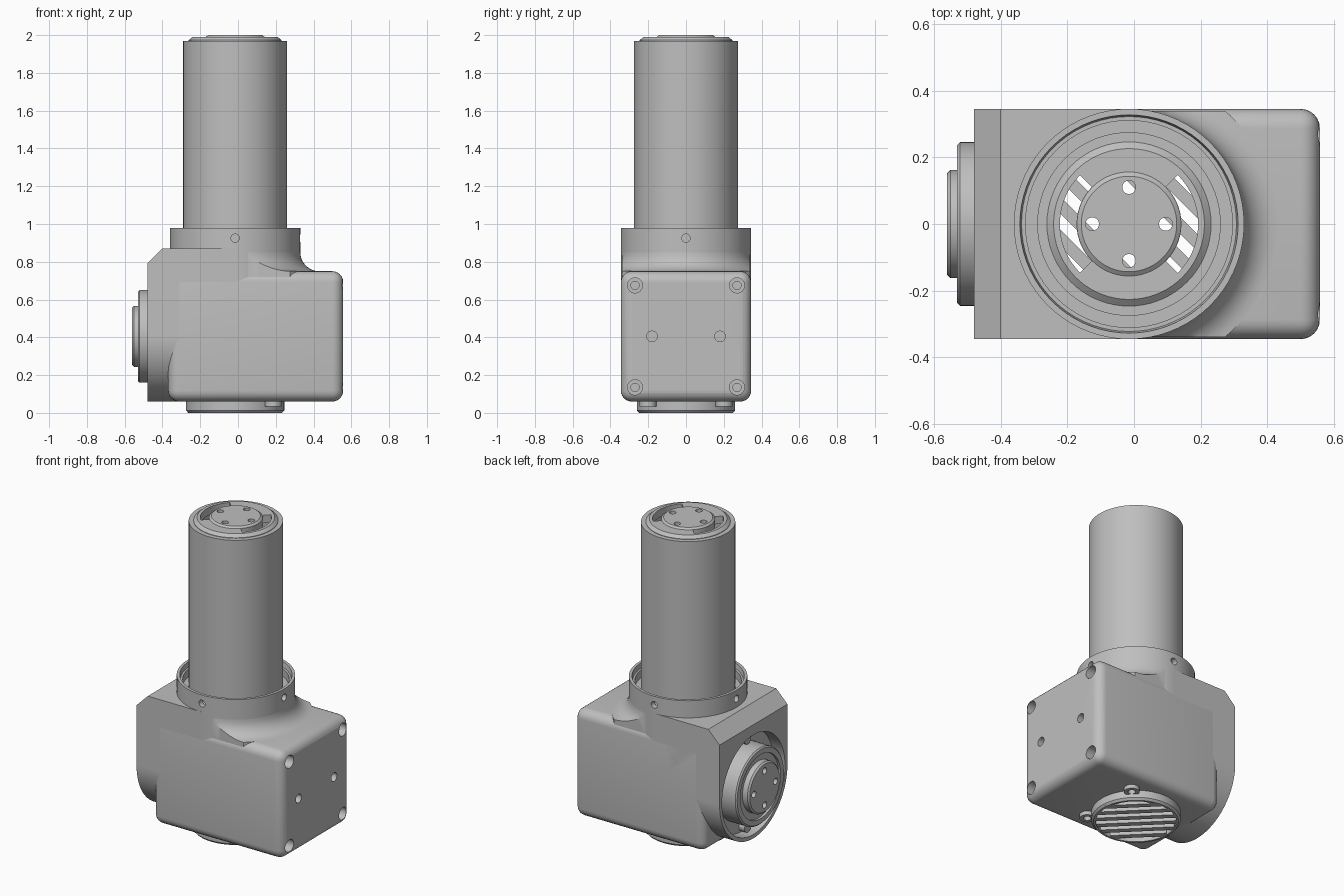
import bpy, bmesh, math
from mathutils import Matrix, Vector

cube = bpy.data.objects.get("Cube")
if cube:
    bpy.data.objects.remove(cube, do_unlink=True)

grey = bpy.data.materials.new("machined grey")
grey.use_nodes = True
COLOR = (0.52, 0.52, 0.52, 1)
grey.diffuse_color = COLOR
for node in grey.node_tree.nodes:
    if node.type == 'BSDF_PRINCIPLED':
        node.inputs["Base Color"].default_value = COLOR

AXIS_X = -0.015       # column axis
MID = 0.405           # height of the side axis
HALF = 0.345          # half width of the housing
COLUMN = Matrix.Translation((AXIS_X, 0, 0))
SIDE = Matrix.Translation((0, 0, MID)) @ Matrix.Rotation(-math.pi / 2, 4, 'Y')
parts = []


def finish(name, bm, matrix=Matrix(), keep=True):
    bmesh.ops.recalc_face_normals(bm, faces=bm.faces[:])
    bm.transform(matrix)
    mesh = bpy.data.meshes.new(name)
    bm.to_mesh(mesh)
    bm.free()
    mesh.materials.append(grey)
    obj = bpy.data.objects.new(name, mesh)
    bpy.context.collection.objects.link(obj)
    if keep:
        parts.append(obj)
    else:
        obj.hide_render = True
    return obj


def lathe(name, profile, matrix=COLUMN, start=0, sweep=360, keep=True, steps=72):
    """Revolve (radius, height) points; profiles off the axis are closed rings."""
    bm = bmesh.new()
    turn = Matrix.Rotation(math.radians(start), 3, 'Z')
    vs = [bm.verts.new(turn @ Vector((r, 0, z))) for r, z in profile]
    es = [bm.edges.new(p) for p in zip(vs, vs[1:])]
    if profile[0][0] > 0:
        es.append(bm.edges.new((vs[-1], vs[0])))
    bmesh.ops.spin(bm, geom=vs + es, cent=(0, 0, 0), axis=(0, 0, 1),
                   angle=math.radians(sweep), steps=steps)
    bmesh.ops.remove_doubles(bm, verts=bm.verts[:], dist=1e-5)
    bmesh.ops.holes_fill(bm, edges=[e for e in bm.edges if e.is_boundary], sides=0)
    return finish(name, bm, matrix, keep)


def rod(name, r, low, high, matrix, keep=True, steps=32):
    return lathe(name, [(0, low), (r, low), (r, high), (0, high)], matrix, keep=keep, steps=steps)


def box(name, lo, hi, bevel=0, keep=True, matrix=Matrix()):
    bm = bmesh.new()
    lo, hi = Vector(lo), Vector(hi)
    bmesh.ops.create_cube(bm, size=1, matrix=Matrix.Translation((lo + hi) / 2)
                          @ Matrix.Diagonal((*(hi - lo), 1)))
    if bevel:
        bmesh.ops.bevel(bm, geom=bm.edges[:], offset=bevel, segments=6,
                        profile=0.5, affect='EDGES')
    return finish(name, bm, matrix, keep)


def boolean(obj, cutter, operation='DIFFERENCE'):
    mod = obj.modifiers.new("cut", 'BOOLEAN')
    mod.operation, mod.solver, mod.object = operation, 'EXACT', cutter
    bpy.context.view_layer.objects.active = obj
    bpy.ops.object.modifier_apply(modifier=mod.name)
    bpy.data.objects.remove(cutter, do_unlink=True)


def bore(obj):
    boolean(obj, rod("bore_cutter", 0.228, -0.1, 1.2, COLUMN, False, 72))


# Rounded gearbox block with screw holes in its end face
block = box("gearbox_block", (-0.37, -HALF, 0.06), (0.557, HALF, 0.75), 0.058)
bore(block)
END = Matrix.Rotation(math.pi / 2, 4, 'Y')
for sy in (-1, 1):
    for sz in (-1, 1):
        at = Matrix.Translation((0, sy * 0.27, MID + sz * 0.27)) @ END
        boolean(block, rod("counterbore_cutter", 0.04, 0.5, 0.7, at, False))
        boolean(block, rod("screw_cutter", 0.022, 0.44, 0.6, at, False))
    at = Matrix.Translation((0, sy * 0.18, MID)) @ END
    boolean(block, rod("pin_cutter", 0.028, 0.49, 0.7, at, False))

# Square upper housing with a chamfered shoulder
bm = bmesh.new()
outline = [(-0.48, MID), (-0.48, 0.79), (-0.4, 0.87), (AXIS_X, 0.87), (AXIS_X, MID)]
face = bm.faces.new([bm.verts.new((x, -HALF, z)) for x, z in outline])
grown = bmesh.ops.extrude_face_region(bm, geom=[face])["geom"]
bmesh.ops.translate(bm, vec=(0, 2 * HALF, 0),
                    verts=[g for g in grown if isinstance(g, bmesh.types.BMVert)])
house = finish("upper_housing", bm)
boolean(house, rod("recess_cutter", 0.32, 0.4, 0.6, SIDE, False, 72))
bore(house)

# Round side drum with its recess, and the output flange
lathe("side_drum", [(0, 0.3), (HALF, 0.3), (HALF, 0.48), (0.32, 0.48), (0.32, 0.4), (0, 0.4)], SIDE)
flange = lathe("side_flange", [(0, 0.35), (0.245, 0.35), (0.245, 0.522), (0.237, 0.53),
                               (0.205, 0.53), (0.205, 0.515), (0.162, 0.515),
                               (0.162, 0.55), (0.152, 0.56), (0, 0.56)], SIDE)
for s in (-1, 1):
    rod("recess_lug", 0.034, 0.38, 0.44, SIDE @ Matrix.Translation((s * 0.283, 0, 0)))

# Collar around the column foot
collar = lathe("collar", [(0.228, 0.68), (HALF, 0.68), (HALF, 0.98), (0.327, 0.98),
                          (0.322, 0.95), (0.31, 0.95), (0.31, 0.9), (0.228, 0.9)])
for k in range(4):
    at = COLUMN @ Matrix.Rotation(k * math.pi / 2, 4, 'Z') @ Matrix.Translation((0, 0, 0.925)) @ END
    boolean(collar, rod("collar_hole_cutter", 0.022, 0.3, 0.4, at, False))

# Concave sweep from the collar down to the block
arc = [(0.445 - 0.1 * math.cos(a), 0.85 - 0.1 * math.sin(a))
       for a in (i * math.pi / 16 for i in range(9))]
sweep = lathe("collar_fillet", [(0.3, 0.7), (0.3, 0.85)] + arc + [(0.445, 0.7)])
boolean(sweep, box("fillet_clip", (AXIS_X, -0.338, 0.6), (0.6, 0.338, 1), 0, False), 'INTERSECT')

# Hollow column and its end cap
lathe("column_tube", [(0.228, 0.88), (0.275, 0.88), (0.275, 1.97), (0.228, 1.97)])
cap = lathe("end_cap", [(0, 1.94), (0.246, 1.94), (0.246, 1.973), (0.226, 1.99),
                        (0.156, 1.99), (0.143, 2.0), (0, 2.0)])
for start in (-45, 135):
    boolean(cap, lathe("slot_cutter", [(0.157, 1.9), (0.207, 1.9), (0.207, 2.1), (0.157, 2.1)],
                       start=start, sweep=90, keep=False, steps=24))

# Four bolt holes in the cap and in the flange
for k in range(4):
    at = Matrix.Rotation(k * math.pi / 2, 4, 'Z') @ Matrix.Translation((0.11, 0, 0))
    boolean(cap, rod("cap_hole_cutter", 0.02, 1.8, 2.1, COLUMN @ at, False))
    boolean(flange, rod("flange_hole_cutter", 0.02, 0.48, 0.7, SIDE @ at, False))

# Vent ring underneath, with diagonal slats and two screw lugs
lathe("vent_ring", [(0.235, 0), (0.248, 0), (0.26, 0.013), (0.26, 0.07), (0.235, 0.07)])
for k in range(-3, 3):
    d = (k + 0.5) * 0.07
    reach = math.sqrt(0.24 ** 2 - d * d)
    box("vent_slat", (d - 0.018, -reach, 0.004), (d + 0.018, reach, 0.04),
        matrix=COLUMN @ Matrix.Rotation(math.pi / 4, 4, 'Z'))
for angle in (-45, 45):
    at = COLUMN @ Matrix.Rotation(math.radians(angle), 4, 'Z') @ Matrix.Translation((0.285, 0, 0))
    lathe("vent_lug", [(0.022, 0.035), (0.045, 0.035), (0.045, 0.065), (0.022, 0.065)], at, steps=32)

# Smooth the round surfaces, keep the machined edges
bpy.ops.object.select_all(action='DESELECT')
for obj in parts:
    obj.select_set(True)
bpy.context.view_layer.objects.active = parts[0]
bpy.ops.object.shade_smooth_by_angle(angle=math.radians(30))
